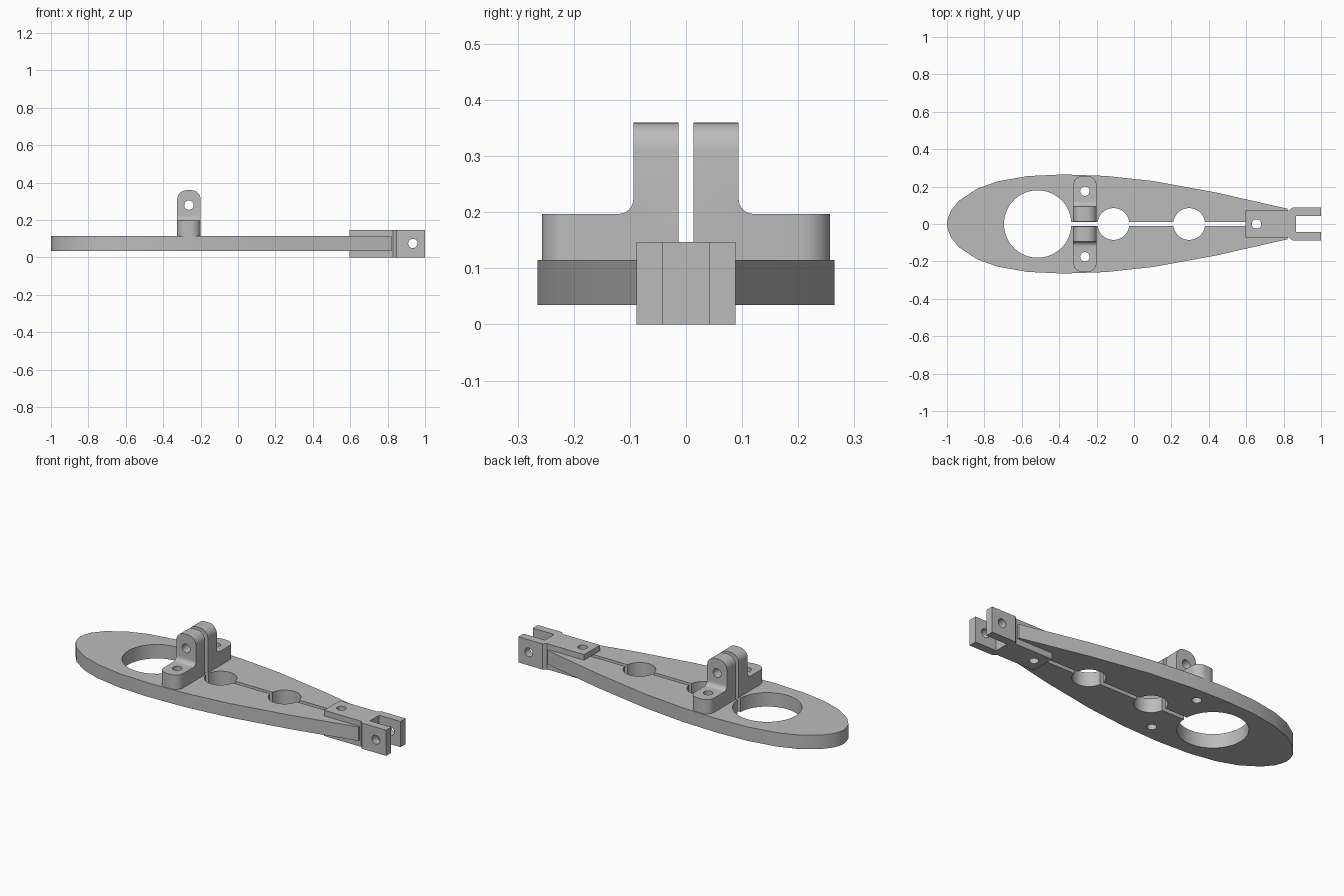
import bpy, bmesh, math
from mathutils import Vector

cube = bpy.data.objects.get("Cube")
if cube:
    bpy.data.objects.remove(cube, do_unlink=True)

grey = bpy.data.materials.new("grey metal")
grey.use_nodes = True
grey.diffuse_color = (0.5, 0.5, 0.5, 1)
grey.node_tree.nodes["Principled BSDF"].inputs["Base Color"].default_value = (0.5, 0.5, 0.5, 1)


def prism(name, points, axis, lo, hi):
    """Extrude a closed 2D profile along an axis ('X' takes y,z; 'Y' x,z; 'Z' x,y)."""
    place = {"X": lambda a, b: (lo, a, b),
             "Y": lambda a, b: (a, lo, b),
             "Z": lambda a, b: (a, b, lo)}[axis]
    step = Vector([(hi - lo) * (axis == k) for k in "XYZ"])
    bm = bmesh.new()
    face = bm.faces.new([bm.verts.new(place(*p)) for p in points])
    grown = bmesh.ops.extrude_face_region(bm, geom=[face])["geom"]
    bmesh.ops.translate(bm, vec=step, verts=[g for g in grown if isinstance(g, bmesh.types.BMVert)])
    bmesh.ops.recalc_face_normals(bm, faces=bm.faces)
    mesh = bpy.data.meshes.new(name)
    bm.to_mesh(mesh)
    bm.free()
    mesh.materials.append(grey)
    obj = bpy.data.objects.new(name, mesh)
    bpy.context.collection.objects.link(obj)
    return obj


def rect(a0, a1, b0, b1):
    return [(a0, b0), (a1, b0), (a1, b1), (a0, b1)]


def circle(a, b, r, n=40):
    return [(a + r * math.cos(math.tau * i / n), b + r * math.sin(math.tau * i / n)) for i in range(n)]


def cut(obj, points, axis, lo, hi):
    """Subtract a prism from a part."""
    tool = prism("cutter", points, axis, lo, hi)
    tool.hide_render = True
    mod = obj.modifiers.new("cut", "BOOLEAN")
    mod.operation = "DIFFERENCE"
    mod.solver = "EXACT"
    mod.object = tool
    bpy.context.view_layer.objects.active = obj
    bpy.ops.object.modifier_apply(modifier=mod.name)
    bpy.data.objects.remove(tool, do_unlink=True)


def round_edges(obj, test, radius):
    """Round the edges whose two ends both pass the test."""
    bm = bmesh.new()
    bm.from_mesh(obj.data)
    edges = [e for e in bm.edges if test(e.verts[0].co, e.verts[1].co)]
    bmesh.ops.bevel(bm, geom=edges, offset=radius, segments=8, profile=0.5, affect="EDGES")
    bm.to_mesh(obj.data)
    bm.free()


def finish(obj):
    bpy.ops.object.select_all(action="DESELECT")
    obj.select_set(True)
    bpy.context.view_layer.objects.active = obj
    bpy.ops.object.shade_smooth_by_angle(angle=math.radians(25))


def near(a, b):
    return abs(a - b) < 0.001


PLATE_LOW, PLATE_TOP = 0.035, 0.115
BRACKET_X, FOOT_HOLE_Y, PIN = -0.2625, 0.175, 0.025

# Teardrop arm plate
half = [(-0.995, 0.03), (-0.98, 0.07), (-0.935, 0.125), (-0.84, 0.188), (-0.73, 0.228), (-0.57, 0.256),
        (-0.38, 0.265), (-0.15, 0.257), (0.1, 0.23), (0.44, 0.168), (0.82, 0.082)]
outline = [(-1, 0)] + half + [(x, -y) for x, y in reversed(half)]
plate = prism("arm_plate", outline, "Z", PLATE_LOW, PLATE_TOP)
cut(plate, rect(-0.5, 0.75, -0.012, 0.012), "Z", 0, 0.2)
for x, r in ((-0.515, 0.18), (-0.11, 0.085), (0.295, 0.085)):
    cut(plate, circle(x, 0, r, 64), "Z", 0, 0.2)
for y in (FOOT_HOLE_Y, -FOOT_HOLE_Y):
    cut(plate, circle(BRACKET_X, y, PIN), "Z", 0, 0.2)
cut(plate, circle(0.655, 0, PIN), "Z", 0, 0.2)
finish(plate)

# Pair of angle brackets
for name, s in (("left_bracket", 1), ("right_bracket", -1)):
    inner, wall, end, foot, top = 0.013, 0.094, 0.257, 0.197, 0.36
    profile = [(inner, PLATE_TOP), (end, PLATE_TOP), (end, foot), (wall, foot), (wall, top), (inner, top)]
    bracket = prism(name, [(y * s, z) for y, z in profile], "X", BRACKET_X - 0.0625, BRACKET_X + 0.0625)
    round_edges(bracket, lambda a, b: near(a.x, b.x) and near(abs(a.y), end) and near(abs(b.y), end), 0.05)
    round_edges(bracket, lambda a, b: near(a.x, b.x) and near(a.z, top) and near(b.z, top), 0.05)
    round_edges(bracket, lambda a, b: all(near(abs(v.y), wall) and near(v.z, foot) for v in (a, b)), 0.026)
    cut(bracket, circle(BRACKET_X, FOOT_HOLE_Y * s, PIN), "Z", 0, 0.3)
    cut(bracket, circle(BRACKET_X, 0.28, PIN), "Y", -0.4, 0.4)
    finish(bracket)

# Forked end with two tabs gripping the plate
side = [(0.595, 0.072), (0.83, 0.072), (0.848, 0.088), (1, 0.088)]
fork = prism("fork_end", side + [(x, -y) for x, y in reversed(side)], "Z", 0, 0.147)
cut(fork, rect(0.5, 0.82, PLATE_LOW, PLATE_TOP), "Y", -0.2, 0.2)
cut(fork, rect(0.865, 1.1, -0.042, 0.042), "Z", -0.1, 0.3)
cut(fork, circle(0.655, 0, PIN), "Z", -0.1, 0.3)
cut(fork, circle(0.935, 0.075, PIN), "Y", -0.2, 0.2)
finish(fork)
